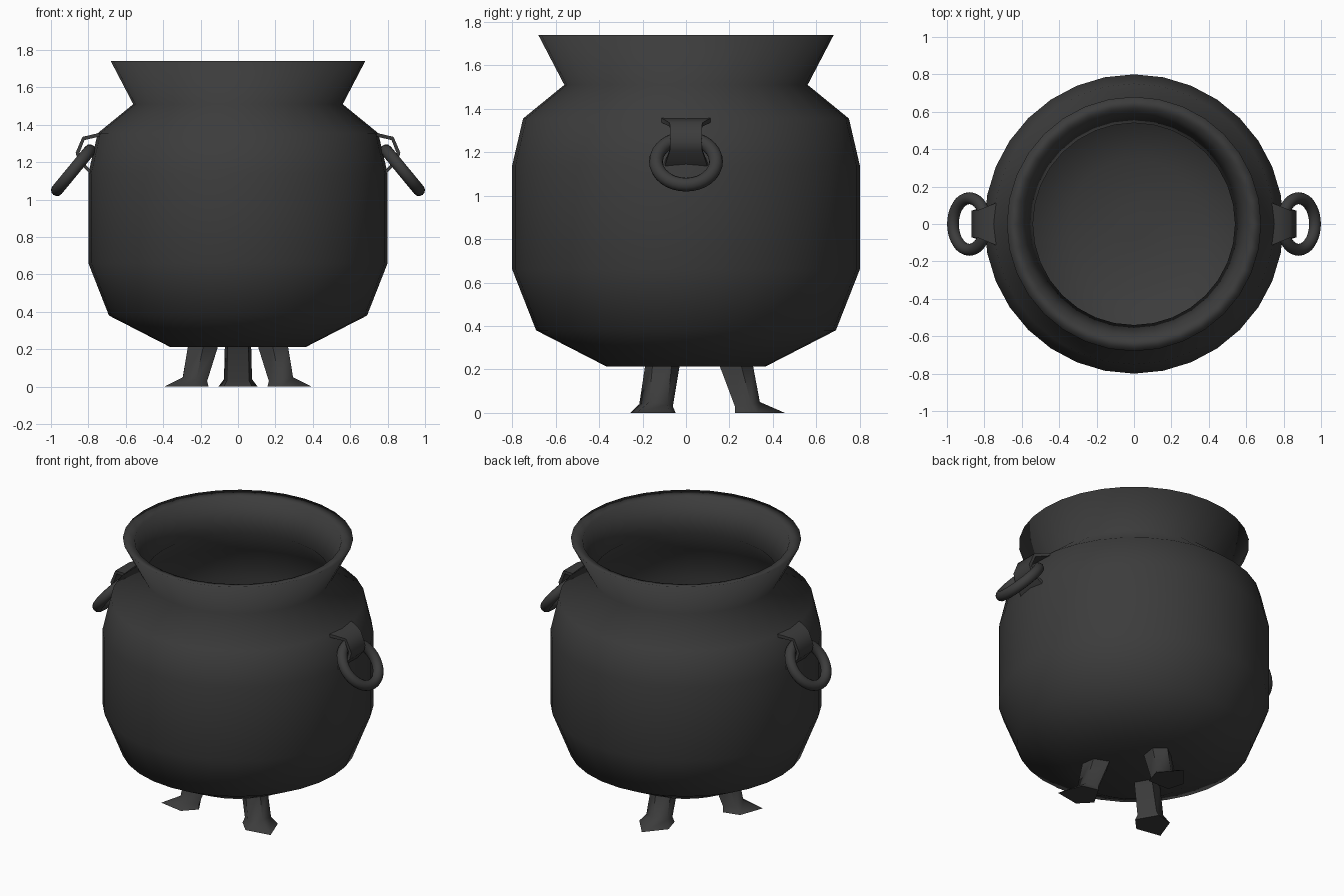
import bpy, bmesh
from math import sin, cos, pi, radians
from mathutils import Vector, Matrix

if "Cube" in bpy.data.objects:
    bpy.data.objects.remove(bpy.data.objects["Cube"])

iron = bpy.data.materials.new("dark_iron")
iron.diffuse_color = (0.045, 0.045, 0.045, 1)
iron.use_nodes = True
iron.node_tree.nodes["Principled BSDF"].inputs["Base Color"].default_value = iron.diffuse_color


def finish(name, bm, sharp=180):
    bmesh.ops.recalc_face_normals(bm, faces=bm.faces)
    for f in bm.faces:
        f.smooth = True
    for e in bm.edges:
        if len(e.link_faces) == 2 and e.calc_face_angle(0) > radians(sharp):
            e.smooth = False
    me = bpy.data.meshes.new(name)
    bm.to_mesh(me)
    bm.free()
    me.materials.append(iron)
    ob = bpy.data.objects.new(name, me)
    bpy.context.collection.objects.link(ob)
    return ob


def loft(rings):
    """Skin a list of equal closed rings and cap both ends."""
    bm = bmesh.new()
    vs = [[bm.verts.new(p) for p in r] for r in rings]
    n = len(rings[0])
    for a, b in zip(vs, vs[1:]):
        for i in range(n):
            j = (i + 1) % n
            bm.faces.new((a[i], a[j], b[j], b[i]))
    bm.faces.new(vs[0])
    bm.faces.new(vs[-1])
    return bm


# pot: outer wall, flared lip, then inner wall down to the floor
SIDES = 32
profile = [(.365, .213), (.69, .38), (.80, .66), (.80, 1.14), (.75, 1.355),
           (.56, 1.51), (.68, 1.74), (.61, 1.725), (.54, 1.52), (.71, 1.335),
           (.76, 1.13), (.76, .67), (.655, .41), (.35, .26), (.08, .25)]
finish("pot_body", loft([[(r * cos(2 * pi * i / SIDES), r * sin(2 * pi * i / SIDES), z)
                          for i in range(SIDES)] for r, z in profile]))


# legs: pentagonal shafts splayed outward to pointed feet
def leg_ring(tip, side, inner, side_w, inner_w, z_out, z_in):
    z_mid = (z_out + z_in) / 2
    return [(0, tip, z_out), (-side_w, side, z_mid), (-inner_w, inner, z_in),
            (inner_w, inner, z_in), (side_w, side, z_mid)]


for name, deg in (("back_leg", 0), ("front_left_leg", 120), ("front_right_leg", 240)):
    bm = loft([leg_ring(.455, .33, .225, .105, .075, 0, 0),
               leg_ring(.34, .30, .225, .075, .06, .05, .03),
               leg_ring(.305, .25, .148, .07, .055, .235, .235)])
    bmesh.ops.rotate(bm, verts=bm.verts, cent=(0, 0, 0),
                     matrix=Matrix.Rotation(radians(deg), 3, 'Z'))
    finish(name, bm, 60)

# handles: a bent strap on each side holding a hanging ring
strap = [(.72, 1.36, .12), (.77, 1.35, .10), (.832, 1.335, .075),
         (.868, 1.25, .072), (.855, 1.205, .075), (.785, 1.13, .10)]
centre = Vector((.77, 1.24))
for label, s in (("right", 1), ("left", -1)):
    rings = []
    for x, z, w in strap:
        p = Vector((x, z))
        q = p + (centre - p).normalized() * .02
        rings.append([(s * p.x, -w, p.y), (s * p.x, w, p.y),
                      (s * q.x, w, q.y), (s * q.x, -w, q.y)])
    finish(label + "_strap", loft(rings), 60)

    bpy.ops.mesh.primitive_torus_add(major_radius=.138, minor_radius=.032,
                                     major_segments=32, minor_segments=12,
                                     location=(s * .88, 0, 1.157),
                                     rotation=(0, s * radians(50.5), 0))
    ring = bpy.context.object
    ring.name = label + "_ring"
    ring.data.materials.append(iron)
    bpy.ops.object.shade_smooth()
